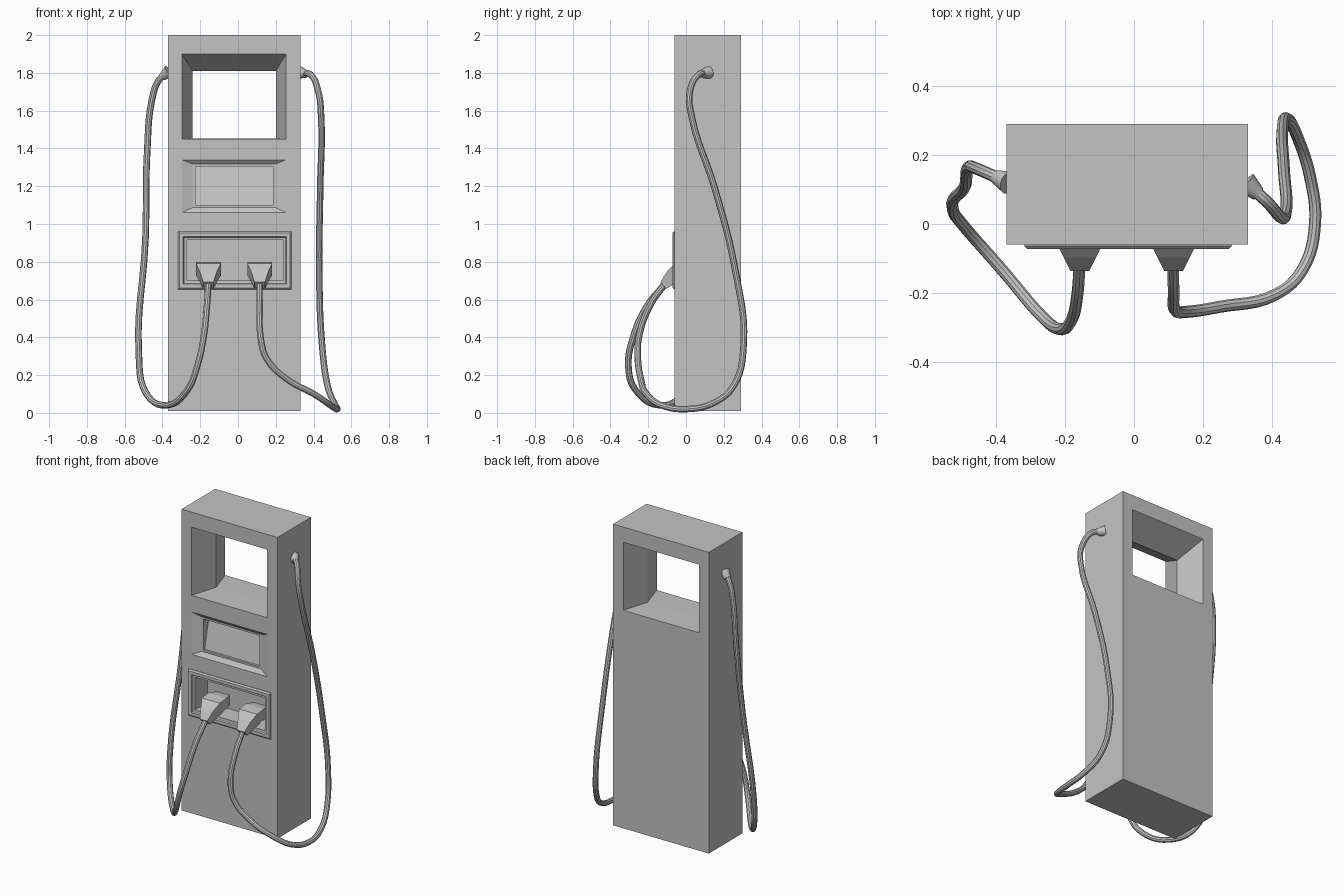
import bpy
import bmesh
from mathutils import Vector

if "Cube" in bpy.data.objects:
    bpy.data.objects.remove(bpy.data.objects["Cube"], do_unlink=True)

grey = bpy.data.materials.new("light_grey")
grey.use_nodes = True
GREY = (0.55, 0.55, 0.55, 1)
grey.diffuse_color = GREY
grey.node_tree.nodes["Principled BSDF"].inputs["Base Color"].default_value = GREY


def rect(x0, x1, z0, z1, y, y_top=None):
    """Upright rectangle; y_top leans its upper edge."""
    yt = y if y_top is None else y_top
    return [(x0, y, z0), (x1, y, z0), (x1, yt, z1), (x0, yt, z1)]


def grown(box, d):
    x0, x1, z0, z1 = box
    return (x0 - d, x1 + d, z0 - d, z1 + d)


def loft(name, rings, cyclic=False):
    """Skin a row of four-point rings, capped or closed on itself."""
    bm = bmesh.new()
    loops = [[bm.verts.new(p) for p in r] for r in rings]
    pairs = list(zip(loops, loops[1:]))
    if cyclic:
        pairs.append((loops[-1], loops[0]))
    else:
        bm.faces.new(loops[0])
        bm.faces.new(loops[-1])
    for a, b in pairs:
        for i in range(4):
            j = (i + 1) % 4
            bm.faces.new((a[i], a[j], b[j], b[i]))
    bmesh.ops.recalc_face_normals(bm, faces=bm.faces)
    mesh = bpy.data.meshes.new(name)
    bm.to_mesh(mesh)
    bm.free()
    mesh.materials.append(grey)
    obj = bpy.data.objects.new(name, mesh)
    bpy.context.collection.objects.link(obj)
    return obj


def select(obj):
    bpy.ops.object.select_all(action='DESELECT')
    obj.select_set(True)
    bpy.context.view_layer.objects.active = obj


def cut(target, cutter):
    select(target)
    mod = target.modifiers.new("cut", 'BOOLEAN')
    mod.operation = 'DIFFERENCE'
    mod.solver = 'EXACT'
    mod.object = cutter
    bpy.ops.object.modifier_apply(modifier=mod.name)
    bpy.data.objects.remove(cutter, do_unlink=True)


# Cabinet
FRONT, BACK = -0.06, 0.29
MID = (FRONT + BACK) / 2
shell = (-0.37, 0.33, 0.01, 2.0)
cabinet = loft("cabinet", [rect(*shell, FRONT), rect(*shell, BACK)])

# Through window, narrowest half way
opening = (-0.297, 0.255, 1.45, 1.90)
neck = (-0.24, 0.20, 1.452, 1.81)
cut(cabinet, loft("window_cutter", [
    rect(*opening, FRONT - 0.05), rect(*opening, FRONT), rect(*neck, MID),
    rect(*opening, BACK), rect(*opening, BACK + 0.05)]))

# Display recess with bevelled surround and leaning screen
surround = (-0.297, 0.255, 1.06, 1.34)
screen = (-0.225, 0.185, 1.10, 1.305)
cut(cabinet, loft("display_cutter", [
    rect(*surround, FRONT - 0.05), rect(*surround, FRONT),
    rect(*grown(screen, 0.012), FRONT + 0.02), rect(*screen, FRONT + 0.02),
    rect(*screen, FRONT + 0.035, FRONT + 0.08)]))

# Holster recess
holster = (-0.272, 0.238, 0.70, 0.915)
HOLSTER_BACK = 0.07
cut(cabinet, loft("holster_cutter", [
    rect(*holster, FRONT - 0.05), rect(*holster, HOLSTER_BACK)]))

# Raised frame around the holster
loft("holster_frame", [
    rect(*grown(holster, 0.046), FRONT + 0.01),
    rect(*grown(holster, 0.046), FRONT - 0.004),
    rect(*grown(holster, 0.038), FRONT - 0.012),
    rect(*grown(holster, 0.018), FRONT - 0.012),
    rect(*grown(holster, 0.014), FRONT - 0.002),
    rect(*holster, FRONT + 0.004),
    rect(*holster, FRONT + 0.01)], cyclic=True)

# Nozzles: tapered heads pointing down and out, plugged into the holster
back_dir = Vector((0, 0.72, 0.69))
up_dir = Vector((0, -0.69, 0.72))
side = Vector((1, 0, 0))


def nozzle(name, x):
    tip = Vector((x, -0.12, 0.675))
    rings = []
    for s, w, h in ((0, 0.027, 0.024), (0.07, 0.047, 0.04), (0.125, 0.066, 0.042)):
        c = tip + back_dir * s
        rings.append([c + side * (w * a) + up_dir * (h * b)
                      for a, b in ((-1, -1), (1, -1), (1, 1), (-1, 1))])
    rings.append(rect(x - 0.066, x + 0.066, 0.725, 0.80, 0.01))
    rings.append(rect(x - 0.045, x + 0.045, 0.725, 0.79, HOLSTER_BACK + 0.005))
    loft(name, rings)


nozzle("right_nozzle", -0.157)
nozzle("left_nozzle", 0.115)


# Hoses: round tubes through a few points, with a collar at the wall
def hose(name, points):
    curve = bpy.data.curves.new(name, 'CURVE')
    curve.dimensions = '3D'
    curve.bevel_depth = 0.0175
    curve.bevel_resolution = 3
    curve.resolution_u = 6
    curve.use_fill_caps = True
    spline = curve.splines.new('BEZIER')
    spline.bezier_points.add(len(points) - 1)
    for bp, p in zip(spline.bezier_points, points):
        bp.co = p
        bp.handle_left_type = bp.handle_right_type = 'AUTO'
    curve.materials.append(grey)
    obj = bpy.data.objects.new(name, curve)
    bpy.context.collection.objects.link(obj)
    select(obj)
    bpy.ops.object.convert(target='MESH')
    bpy.ops.object.shade_smooth_by_angle()

    start = Vector(points[0])
    along = (Vector(points[1]) - start).normalized()
    bpy.ops.mesh.primitive_cone_add(
        vertices=16, radius1=0.034, radius2=0.021, depth=0.05,
        location=start + along * 0.01,
        rotation=along.to_track_quat('Z', 'Y').to_euler())
    collar = bpy.context.object
    collar.name = name + "_collar"
    collar.data.materials.append(grey)
    bpy.ops.object.shade_smooth_by_angle()


hose("left_hose", [
    (0.335, 0.11, 1.80), (0.385, 0.065, 1.79), (0.425, 0.02, 1.70),
    (0.44, 0.03, 1.57), (0.435, 0.155, 1.18), (0.43, 0.26, 0.76),
    (0.445, 0.305, 0.36), (0.475, 0.25, 0.14), (0.51, 0.14, 0.05),
    (0.525, 0, 0.02), (0.49, -0.13, 0.04), (0.41, -0.205, 0.095),
    (0.25, -0.24, 0.185), (0.15, -0.255, 0.29), (0.12, -0.25, 0.40),
    (0.115, -0.19, 0.57), (0.113, -0.11, 0.685)])

hose("right_hose", [
    (-0.375, 0.125, 1.80), (-0.42, 0.145, 1.76), (-0.455, 0.16, 1.66),
    (-0.48, 0.165, 1.40), (-0.49, 0.11, 0.92), (-0.525, 0.04, 0.31),
    (-0.49, -0.01, 0.11), (-0.385, -0.13, 0.04), (-0.265, -0.27, 0.125),
    (-0.215, -0.305, 0.25), (-0.182, -0.28, 0.40), (-0.165, -0.21, 0.56),
    (-0.157, -0.11, 0.685)])
